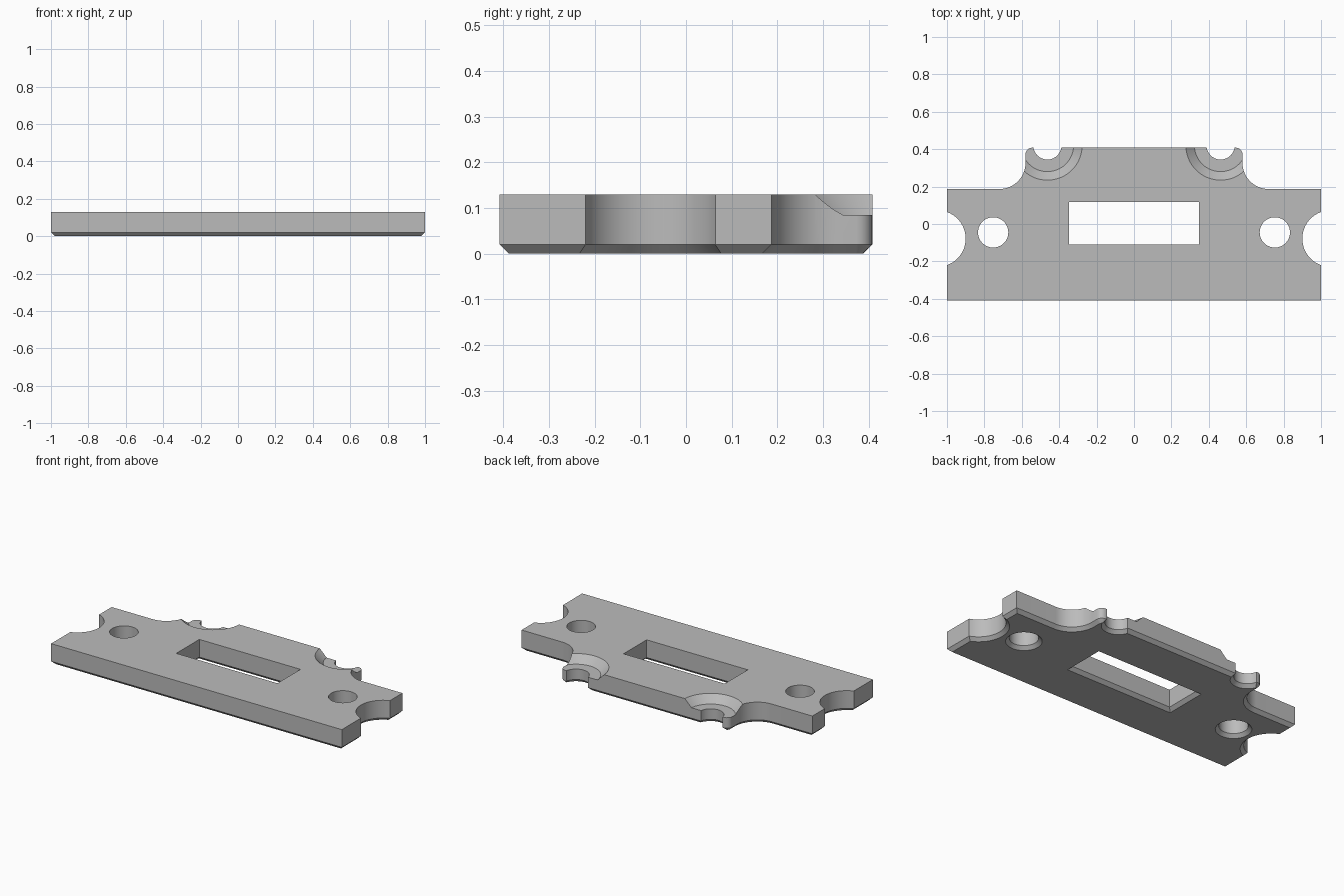
import bpy, bmesh
from math import sin, cos, radians, atan2, degrees
from mathutils import Vector

cube = bpy.data.objects.get("Cube")
if cube:
    bpy.data.objects.remove(cube)

THICK = 0.13       # plate thickness
CHAMFER = 0.02     # bevel along every lower edge
BACK = 0.408       # half depth
SHOULDER = 0.187   # back edge of the side wings
SEAT = Vector((0.463, 0.42))   # centre of the rear screw notch

grey = bpy.data.materials.new("plain_grey")
grey.use_nodes = True
grey.diffuse_color = (0.5, 0.5, 0.5, 1)
grey.node_tree.nodes["Principled BSDF"].inputs["Base Color"].default_value = (0.5, 0.5, 0.5, 1)


def arc(centre, r, start, end, n):
    """Points along an arc, angles in degrees."""
    angles = [radians(start + (end - start) * i / n) for i in range(n + 1)]
    return [Vector((centre[0] + r * cos(a), centre[1] + r * sin(a))) for a in angles]


def inset(loop, d):
    """Offset a loop to its left by d with mitred corners."""
    result = []
    for i, p in enumerate(loop):
        a = (p - loop[i - 1]).normalized()
        b = (loop[(i + 1) % len(loop)] - p).normalized()
        na, nb = Vector((-a.y, a.x)), Vector((-b.y, b.x))
        q = p + d * (na + nb) / (1 + na.dot(nb))
        # The narrow rear horns run out to a point at their lower edge
        if abs(p.x) > 0.53 and p.y > 0.385:
            q = Vector((0.552 if p.x > 0 else -0.552, 0.386))
        result.append(q)
    return result


# Right half of the outline, counter-clockwise from the front corner
scallop = degrees(atan2(0.142, 0.051))
notch = degrees(atan2(SEAT.y - BACK, 0.075))
half = [Vector((1, -BACK))]
half += arc((1.051, -0.078), 0.151, 180 + scallop, 180 - scallop, 20)
half += [Vector((1, SHOULDER))]
half += arc((0.72, SHOULDER + 0.14), 0.14, 270, 180, 14)
half += arc((0.545, BACK - 0.035), 0.035, 0, 90, 6)
half += arc(SEAT, 0.0755, -notch, notch - 180, 14)
outline = half + [Vector((-p.x, p.y)) for p in reversed(half)]

# Through openings run clockwise so that the inset widens them
window = [Vector(p) for p in ((-0.348, -0.11), (-0.348, 0.117), (0.348, 0.117), (0.348, -0.11))]
holes = [arc((x, -0.045), 0.081, 360, 0, 40)[:-1] for x in (-0.753, 0.753)]

# Plate body: walls and chamfers loop by loop, then both faces
bm = bmesh.new()
bottom_edges, top_edges = [], []
for loop in [outline, window] + holes:
    levels = [(inset(loop, CHAMFER), 0), (loop, CHAMFER), (loop, THICK)]
    rings = [[bm.verts.new((p.x, p.y, z)) for p in pts] for pts, z in levels]
    n = len(loop)
    for low, high in zip(rings, rings[1:]):
        for i in range(n):
            j = (i + 1) % n
            bm.faces.new((low[i], low[j], high[j], high[i]))
bmesh.ops.remove_doubles(bm, verts=bm.verts[:], dist=0.0002)
for z in (0, THICK):
    rim = [e for e in bm.edges if e.is_boundary and all(abs(v.co.z - z) < 1e-5 for v in e.verts)]
    bmesh.ops.triangle_fill(bm, edges=rim, use_beauty=True)
bmesh.ops.recalc_face_normals(bm, faces=bm.faces[:])
mesh = bpy.data.meshes.new("mounting_plate")
bm.to_mesh(mesh)
bm.free()
mesh.materials.append(grey)
plate = bpy.data.objects.new("mounting_plate", mesh)
bpy.context.collection.objects.link(plate)

# Countersunk seats around the rear notches
for side, x in (("left", SEAT.x), ("right", -SEAT.x)):
    bpy.ops.mesh.primitive_cone_add(vertices=64, radius1=0.14, radius2=0.206, depth=0.065,
                                    location=(x, SEAT.y, 0.085 + 0.0325))
    cutter = bpy.context.object
    cutter.name = side + "_countersink_cutter"
    cutter.hide_render = True
    cutter.data.materials.append(grey)
    cut = plate.modifiers.new("countersink", 'BOOLEAN')
    cut.operation = 'DIFFERENCE'
    cut.solver = 'EXACT'
    cut.object = cutter
    bpy.ops.object.select_all(action='DESELECT')
    plate.select_set(True)
    bpy.context.view_layer.objects.active = plate
    bpy.ops.object.modifier_apply(modifier=cut.name)
    bpy.data.objects.remove(cutter)

bpy.ops.object.shade_smooth_by_angle(angle=radians(30))
